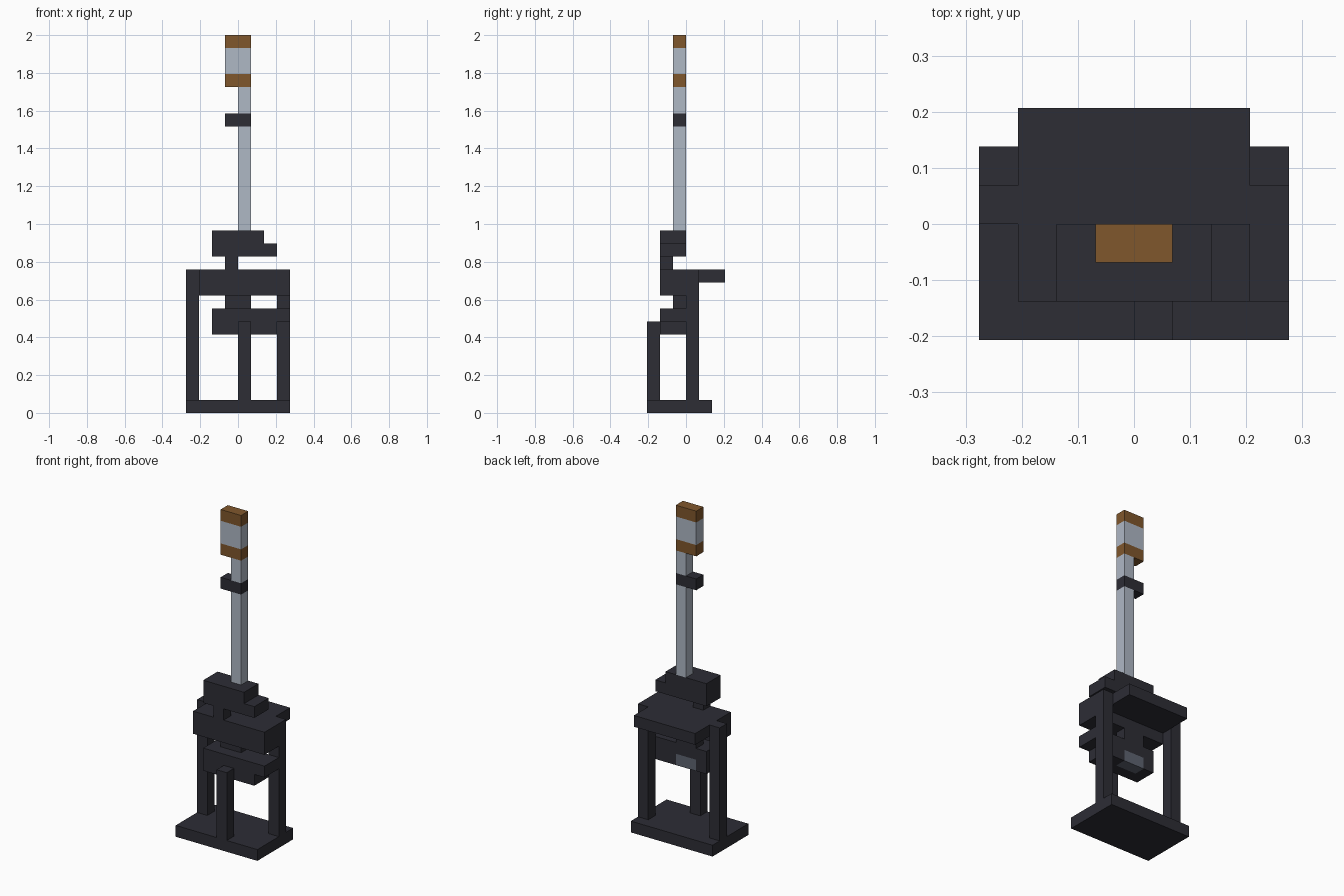
import bpy
from mathutils import Vector

U = 2 / 29  # edge length of one cell

if "Cube" in bpy.data.objects:
    bpy.data.objects.remove(bpy.data.objects["Cube"], do_unlink=True)


def material(name, *rgb):
    """Flat material from 0-255 display values."""
    lin = [((c / 255 + 0.055) / 1.055) ** 2.4 for c in rgb] + [1.0]
    m = bpy.data.materials.new(name)
    m.use_nodes = True
    m.diffuse_color = lin
    bsdf = m.node_tree.nodes["Principled BSDF"]
    bsdf.inputs["Base Color"].default_value = lin
    return m


dark = material("dark iron", 45, 45, 53)
steel = material("pale steel", 175, 184, 197)
brown = material("brown leather", 128, 87, 44)
grey = material("mid grey", 94, 100, 113)


def box(name, mat, x, y, z):
    """Box spanning the given (low, high) cell ranges."""
    lo, hi = (Vector(v) * U for v in zip(x, y, z))
    bpy.ops.mesh.primitive_cube_add(size=1, location=(lo + hi) / 2)
    ob = bpy.context.object
    ob.name = name
    ob.data.transform(ob.matrix_world.to_3x3().to_4x4())
    ob.scale = hi - lo
    bpy.ops.object.transform_apply(location=False, rotation=False, scale=True)
    ob.data.materials.append(mat)
    return ob


# Stand: foot plate and three posts
box("foot_plate", dark, (-4, 4), (-3, 2), (0, 1))
box("front_post", dark, (0, 1), (-3, -2), (1, 7))
for side, x in (("right", -4), ("left", 3)):
    box(side + "_back_post", dark, (x, x + 1), (0, 1), (1, 11))

# Lower block with a grey inlay at the back
box("lower_block_top", dark, (-2, 4), (-2, 0), (7, 8))
box("lower_block_front", dark, (-2, 3), (-2, -1), (6, 7))
for side, x in (("right", (-2, -1)), ("left", (1, 3))):
    box("lower_block_" + side, dark, x, (-1, 0), (6, 7))
box("grey_inlay", grey, (-1, 1), (-1, 0), (6, 7))
box("lower_neck", dark, (-1, 1), (-1, 0), (8, 9))

# Upper block and the shelf reaching back from it
box("upper_block", dark, (-3, 4), (-2, 0), (9, 11))
box("shelf_middle", dark, (-3, 3), (0, 1), (10, 11))
box("shelf_back", dark, (-3, 3), (1, 3), (10, 11))

# Head under the rod
box("upper_neck", dark, (-1, 0), (-2, -1), (11, 12))
box("head_lower", dark, (-2, 3), (-2, 0), (12, 13))
box("head_upper", dark, (-2, 2), (-2, 0), (13, 14))

# Rod with its collar, and the banded grip on top
row = (-1, 0)
box("rod_lower", steel, (0, 1), row, (14, 22))
box("collar", dark, (-1, 1), row, (22, 23))
box("rod_upper", steel, (0, 1), row, (23, 25))
box("grip_lower_band", brown, (-1, 1), row, (25, 26))
box("grip_middle", steel, (-1, 1), row, (26, 28))
box("grip_upper_band", brown, (-1, 1), row, (28, 29))
